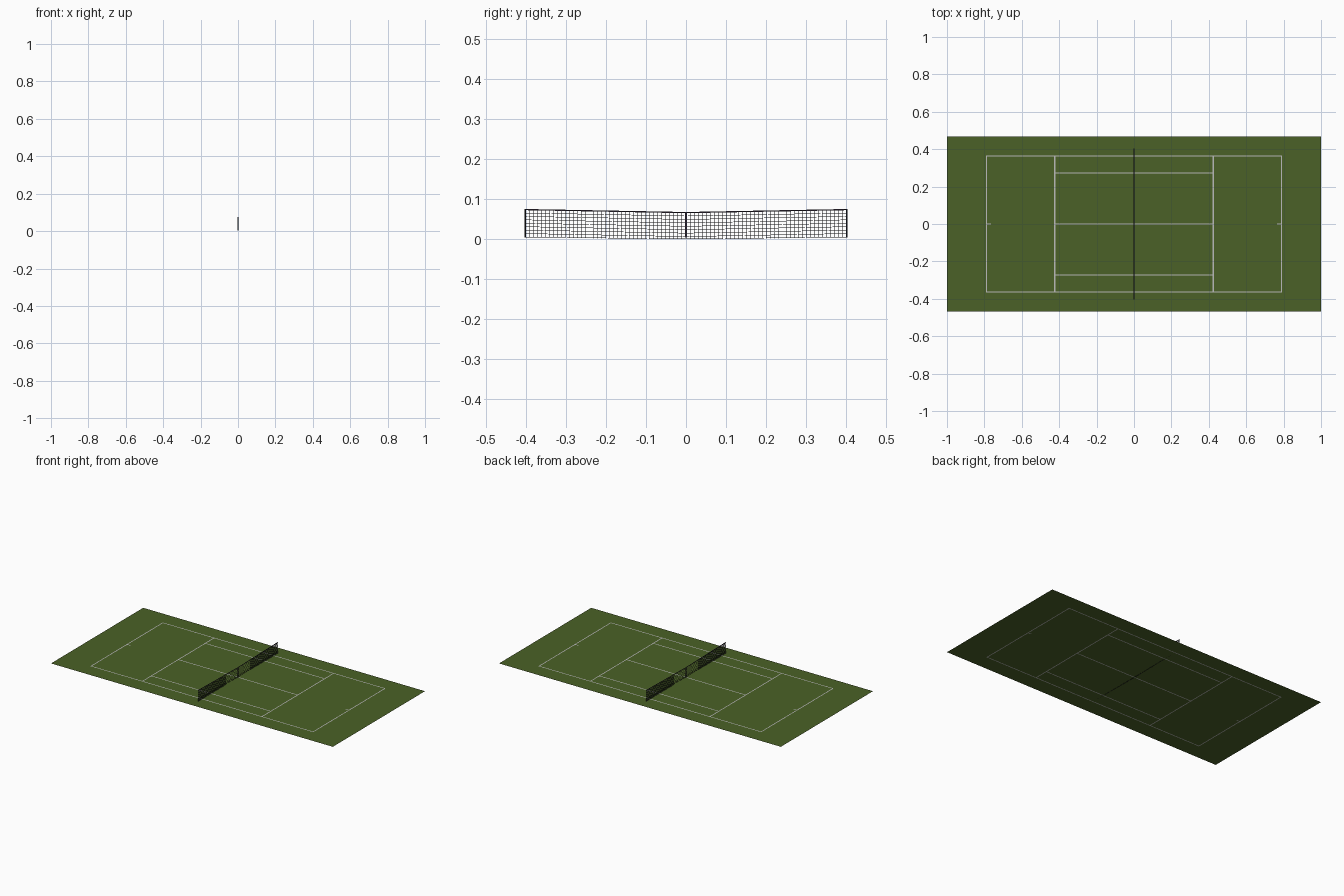
import bpy, bmesh
from mathutils import Vector

if "Cube" in bpy.data.objects:
    bpy.data.objects.remove(bpy.data.objects["Cube"])

GROUND = 0.004
W = 0.003  # half width of painted lines


def material(name, rgb):
    m = bpy.data.materials.new(name)
    m.diffuse_color = (*rgb, 1)
    m.use_nodes = True
    m.node_tree.nodes["Principled BSDF"].inputs["Base Color"].default_value = m.diffuse_color
    return m


def finish(bm, name, mats):
    me = bpy.data.meshes.new(name)
    bm.to_mesh(me)
    bm.free()
    for m in mats:
        me.materials.append(m)
    ob = bpy.data.objects.new(name, me)
    bpy.context.collection.objects.link(ob)
    return ob


grass = material("grass", (0.07, 0.12, 0.02))
paint = material("paint", (0.5, 0.5, 0.5))
cord = material("cord", (0.012, 0.012, 0.014))
tape = material("tape", (0.03, 0.02, 0.035))

# painted lines as rectangles x0, x1, y0, y1
BX, SX, DY, SY = 0.788, 0.424, 0.364, 0.273
lines = [(-SX, SX, -W, W)]
for s in (-1, 1):
    lines += [
        (-BX - W, BX + W, s * DY - W, s * DY + W),      # sidelines
        (-SX, SX, s * SY - W, s * SY + W),              # inner sidelines
        (s * BX - W, s * BX + W, -DY, DY),              # baselines
        (s * SX - W, s * SX + W, -DY, DY),              # service lines
        (*sorted((s * BX, s * 0.764)), -W, W),          # centre marks
    ]

# flat court split along the line edges, cells coloured green or white
xs = sorted({-1.0, 1.0} | {round(v, 5) for r in lines for v in r[:2]})
ys = sorted({-0.467, 0.467} | {round(v, 5) for r in lines for v in r[2:]})
bm = bmesh.new()
grid = [[bm.verts.new((x, y, GROUND)) for y in ys] for x in xs]
for i in range(len(xs) - 1):
    for j in range(len(ys) - 1):
        f = bm.faces.new((grid[i][j], grid[i + 1][j], grid[i + 1][j + 1], grid[i][j + 1]))
        c = f.calc_center_median()
        f.material_index = int(any(a < c.x < b and d < c.y < e for a, b, d, e in lines))
finish(bm, "court", [grass, paint])


def bar(bm, a, b, depth, width):
    """Square-section bar from a to b in the net plane (x = depth)."""
    a, b = Vector(a), Vector(b)
    side = Vector((1, 0, 0)).cross(b - a).normalized() * width / 2
    d = Vector((depth / 2, 0, 0))
    ends = [[bm.verts.new(p + u) for u in (side + d, side - d, -side - d, d - side)]
            for p in (a, b)]
    bm.faces.new(ends[0][::-1])
    bm.faces.new(ends[1])
    for k in range(4):
        n = (k + 1) % 4
        bm.faces.new((ends[0][k], ends[0][n], ends[1][n], ends[1][k]))
    bmesh.ops.recalc_face_normals(bm, faces=bm.faces[:])


HALF, TOP, BOTTOM, SAG = 0.402, 0.074, 0.0055, 0.0075


def dip(y):
    return SAG * (1 - abs(y) / HALF)


# net cords, sagging towards the middle
bm = bmesh.new()
cols, rows = 80, 8
for i in range(cols + 1):
    y = -HALF + 2 * HALF * i / cols
    bar(bm, (0, y, max(BOTTOM - dip(y), 0)), (0, y, TOP - dip(y)), 0.0012, 0.0012)
for j in range(rows):
    z = BOTTOM + (TOP - BOTTOM) * j / rows
    for s in (-1, 1):
        bar(bm, (0, s * HALF, z), (0, 0, max(z - SAG, 0.0006)), 0.0012, 0.0012)
finish(bm, "net", [cord])

# top tape
bm = bmesh.new()
for s in (-1, 1):
    bar(bm, (0, s * HALF, TOP), (0, 0, TOP - SAG), 0.003, 0.003)
finish(bm, "net_tape", [tape])

# centre strap
bm = bmesh.new()
bar(bm, (0, 0, GROUND), (0, 0, TOP - SAG), 0.002, 0.004)
finish(bm, "centre_strap", [tape])

# posts
for s, side in ((-1, "front"), (1, "back")):
    bpy.ops.mesh.primitive_cylinder_add(vertices=12, radius=0.002, depth=0.072,
                                        location=(0, s * HALF, GROUND + 0.036))
    post = bpy.context.object
    post.name = side + "_post"
    post.data.materials.append(cord)
    bpy.ops.object.shade_smooth_by_angle()
